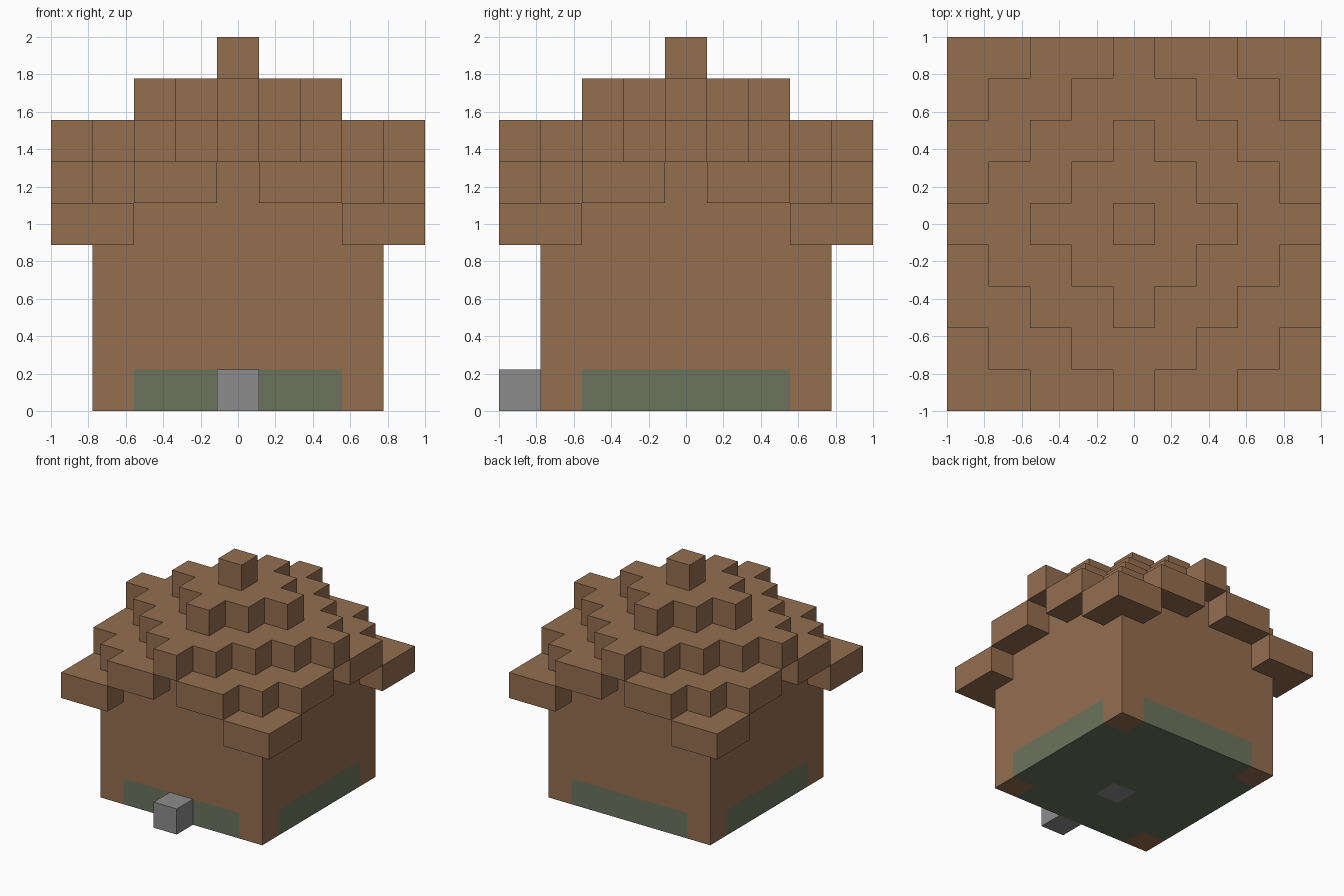
import bpy
import bmesh
from mathutils import Vector

cube = bpy.data.objects.get("Cube")
if cube:
    bpy.data.objects.remove(cube, do_unlink=True)

U = 2 / 9          # edge length of one block
R = range(-4, 5)   # block columns across the model


def srgb(*rgb):
    return [((c / 255 + 0.055) / 1.055) ** 2.4 for c in rgb] + [1.0]


def material(name, color):
    mat = bpy.data.materials.new(name)
    mat.use_nodes = True
    mat.diffuse_color = color
    bsdf = mat.node_tree.nodes["Principled BSDF"]
    bsdf.inputs["Base Color"].default_value = color
    bsdf.inputs["Roughness"].default_value = 0.9
    return mat


BROWN, GREEN, GREY = range(3)
MATERIALS = [material("earth brown", srgb(148, 110, 80)),
             material("moss green", srgb(107, 116, 93)),
             material("stone grey", srgb(140, 140, 140))]


def blocks(name, cells, paint):
    """Skin a set of grid blocks, keeping only faces with no neighbour."""
    cells = set(cells)
    bm = bmesh.new()
    for cell in sorted(cells):
        center = Vector((cell[0], cell[1], cell[2] + 0.5))
        for axis in range(3):
            for sign in (-1, 1):
                normal = Vector((0, 0, 0))
                normal[axis] = sign
                if tuple(int(c + n) for c, n in zip(cell, normal)) in cells:
                    continue
                a = Vector((0, 0, 0))
                a[(axis + 1) % 3] = 0.5
                b = normal.cross(a)
                mid = center + normal / 2
                corners = (mid - a - b, mid + a - b, mid + a + b, mid - a + b)
                face = bm.faces.new([bm.verts.new(p * U) for p in corners])
                face.material_index = paint(*cell)
    bmesh.ops.remove_doubles(bm, verts=bm.verts, dist=0.001)
    mesh = bpy.data.meshes.new(name)
    bm.to_mesh(mesh)
    bm.free()
    for mat in MATERIALS:
        mesh.materials.append(mat)
    obj = bpy.data.objects.new(name, mesh)
    bpy.context.collection.objects.link(obj)
    return obj


def roof_layer(i, j):
    # Stepped pyramid: one layer lower for every two diagonal steps
    return 8 - (abs(i) + abs(j) + 1) // 2


def wall_paint(i, j, k):
    # Mossy base course with plain corners and one stone in the floor
    if k > 0 or (abs(i) == 3 and abs(j) == 3):
        return BROWN
    return GREY if (i, j) == (0, -1) else GREEN


# House body, filled up to the underside of the roof
blocks("house_body",
       [(i, j, k) for i in R for j in R if max(abs(i), abs(j)) <= 3
        for k in range(roof_layer(i, j))],
       wall_paint)

# Stepped roof, one block thick, overhanging on every side
blocks("stepped_roof",
       [(i, j, roof_layer(i, j)) for i in R for j in R],
       lambda i, j, k: BROWN)

# Doorstep stone at the front
blocks("doorstep", [(0, -4, 0)], lambda i, j, k: GREY)
